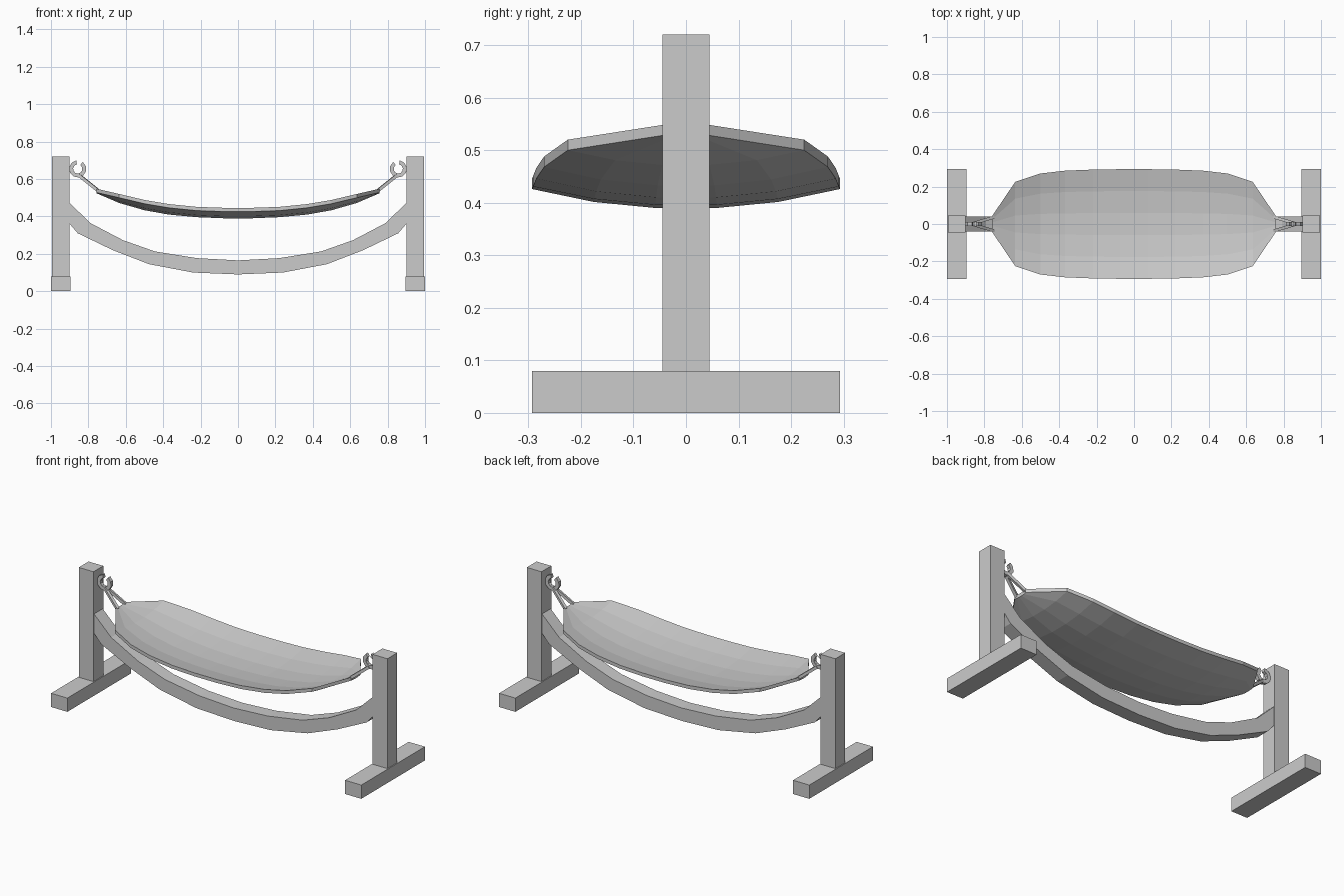
import bpy, bmesh, math
from mathutils import Vector

if "Cube" in bpy.data.objects:
    bpy.data.objects.remove(bpy.data.objects["Cube"], do_unlink=True)

grey = bpy.data.materials.new("plain grey")
grey.use_nodes = True
grey.diffuse_color = (0.6, 0.6, 0.6, 1)
grey.node_tree.nodes["Principled BSDF"].inputs["Base Color"].default_value = grey.diffuse_color


def finish(name, bm):
    bmesh.ops.recalc_face_normals(bm, faces=bm.faces)
    mesh = bpy.data.meshes.new(name)
    bm.to_mesh(mesh)
    bm.free()
    mesh.materials.append(grey)
    obj = bpy.data.objects.new(name, mesh)
    bpy.context.collection.objects.link(obj)
    return obj


def box(name, low, high):
    bm = bmesh.new()
    bmesh.ops.create_cube(bm, size=1)
    for v in bm.verts:
        v.co = [l + (c + 0.5) * (h - l) for c, l, h in zip(v.co, low, high)]
    return finish(name, bm)


def loft(name, sections):
    """Skin closed rings of equal length and cap both ends."""
    bm = bmesh.new()
    rings = [[bm.verts.new(p) for p in s] for s in sections]
    n = len(rings[0])
    for a, b in zip(rings, rings[1:]):
        for i in range(n):
            j = (i + 1) % n
            bm.faces.new((a[i], a[j], b[j], b[i]))
    bm.faces.new(rings[0])
    bm.faces.new(rings[-1])
    return finish(name, bm)


def both_ways(stations):
    """Mirror stations, listed from the middle outwards, across x."""
    return [(-s[0], *s[1:]) for s in reversed(stations)] + \
        [s for s in stations if s[0] > 0]


# Curved beam: (top x, top z, bottom x, bottom z) from the middle outwards
half_beam = [(0, .165, 0, .09), (.22, .177, .24, .10), (.445, .213, .477, .145),
             (.615, .273, .67, .22), (.79, .365, .857, .31), (.91, .482, .91, .372)]
beam = [(-t, tz, -b, bz) for t, tz, b, bz in reversed(half_beam[1:])] + half_beam
loft("curved_beam", [[(t, -.04, tz), (t, .04, tz), (b, .04, bz), (b, -.04, bz)]
                     for t, tz, b, bz in beam])

# Fabric bed: (x, half width, middle z, rim z)
half_bed = [(.075, .293, .39, .426), (.22, .291, .396, .431), (.37, .285, .41, .446),
            (.5, .27, .433, .468), (.635, .225, .472, .50), (.757, .045, .524, .528)]
bands = [(-1, 1), (-.6, .32), (-.2, 0), (.2, 0), (.6, .32), (1, 1)]
sections = []
for x, w, mid, rim in both_ways(half_bed):
    under = [Vector((x, f * w, mid + d * (rim - mid))) for f, d in bands]
    sections.append(under + [p + Vector((0, 0, .02)) for p in reversed(under)])
loft("fabric_bed", sections)


def strap(name, start, end, r):
    a, b = Vector(start), Vector(end)
    side = (b - a).cross(Vector((0, 0, 1))).normalized() * r
    up = side.cross(b - a).normalized() * r
    loft(name, [[p + side + up, p + side - up, p - side - up, p - side + up]
                for p in (a, b)])


# End stands, hooks and straps
for label, s in (("right", -1), ("left", 1)):
    box(label + "_post", (min(s * .9, s * .995), -.045, .07),
        (max(s * .9, s * .995), .045, .72))
    box(label + "_foot", (min(s * .895, s), -.293, 0), (max(s * .895, s), .293, .08))

    # Open ring, the gap facing up and slightly inwards
    hook = []
    steps = 9
    for i in range(steps + 1):
        a = math.radians(100 + 315 * i / steps)
        hook.append([(s * (.857 - r * math.cos(a)), y, .654 + r * math.sin(a))
                     for r, y in ((.025, -.01), (.046, -.01), (.046, .01), (.025, .01))])
    loft(label + "_hook", hook)

    for where, y in (("front", -1), ("back", 1)):
        strap(f"{label}_{where}_strap", (s * .85, y * .006, .62),
              (s * .75, y * .036, .54), .008)
